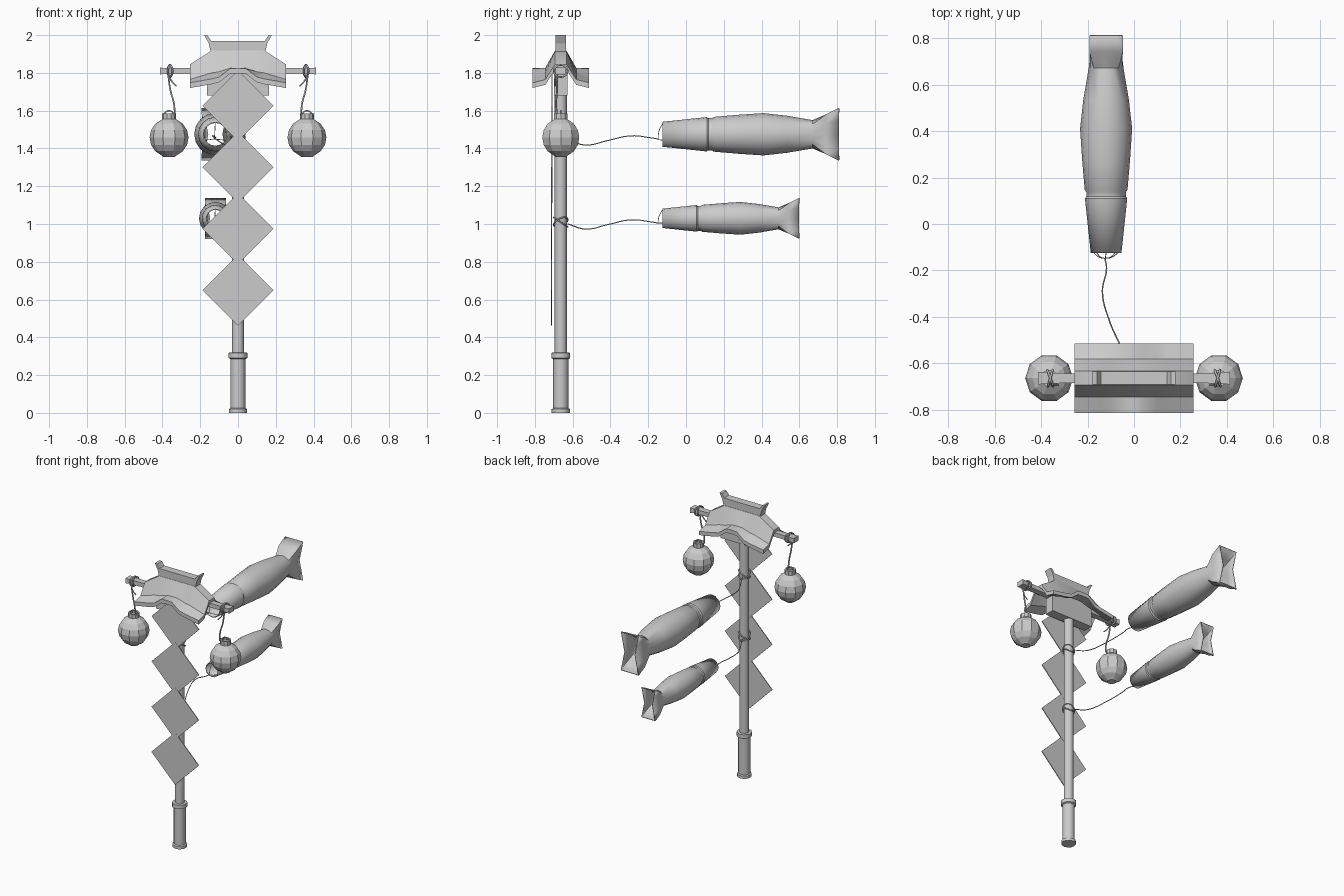
import bpy, bmesh
from math import sin, cos, pi, radians
from mathutils import Vector

if "Cube" in bpy.data.objects:
    bpy.data.objects.remove(bpy.data.objects["Cube"])

PY = -0.663  # y of the pole axis


def finish(name, bm, smooth=True, thick=0.0, offset=-1.0):
    bmesh.ops.recalc_face_normals(bm, faces=bm.faces)
    me = bpy.data.meshes.new(name)
    bm.to_mesh(me)
    bm.free()
    ob = bpy.data.objects.new(name, me)
    bpy.context.collection.objects.link(ob)
    if thick:
        mod = ob.modifiers.new("thickness", 'SOLIDIFY')
        mod.thickness, mod.offset = thick, offset
    if smooth:
        bpy.ops.object.select_all(action='DESELECT')
        ob.select_set(True)
        bpy.context.view_layer.objects.active = ob
        bpy.ops.object.shade_smooth_by_angle(angle=radians(35))
    return ob


def loft(bm, rings, caps=True, closed=True):
    """Skin a list of point rings."""
    rows = [[bm.verts.new(p) for p in r] for r in rings]
    n = len(rows[0])
    for a, b in zip(rows, rows[1:]):
        for i in range(n if closed else n - 1):
            j = (i + 1) % n
            bm.faces.new((a[i], a[j], b[j], b[i]))
    if caps:
        bm.faces.new(rows[0])
        bm.faces.new(rows[-1])


def lathe(name, profile, x, y, n, smooth=True):
    bm = bmesh.new()
    loft(bm, [[(x + r * cos(2 * pi * i / n), y + r * sin(2 * pi * i / n), z)
               for i in range(n)] for r, z in profile])
    return finish(name, bm, smooth)


def extrude_xz(name, pts, y0, y1):
    bm = bmesh.new()
    loft(bm, [[(x, y, z) for x, z in pts] for y in (y0, y1)])
    return finish(name, bm, False)


def cord(name, pts, r, cyclic=False):
    cu = bpy.data.curves.new(name, 'CURVE')
    cu.dimensions = '3D'
    cu.bevel_depth, cu.bevel_resolution, cu.resolution_u = r, 1, 6
    cu.use_fill_caps = True
    sp = cu.splines.new('BEZIER')
    sp.bezier_points.add(len(pts) - 1)
    for b, p in zip(sp.bezier_points, pts):
        b.co = p
        b.handle_left_type = b.handle_right_type = 'AUTO'
    sp.use_cyclic_u = cyclic
    ob = bpy.data.objects.new(name, cu)
    bpy.context.collection.objects.link(ob)
    bpy.ops.object.select_all(action='DESELECT')
    ob.select_set(True)
    bpy.context.view_layer.objects.active = ob
    bpy.ops.object.convert(target='MESH')


# pole and handle with collars
lathe("pole", [(.032, .28), (.032, 1.84)], 0, PY, 12)
lathe("handle", [(.048, 0), (.048, .02), (.04, .025), (.04, .285), (.05, .29),
                 (.05, .318), (.032, .32)], 0, PY, 12)

# chain of four thin paper diamonds
for k in range(4):
    z, h = .65 + .325 * k, .188
    extrude_xz(f"diamond_{k + 1}", [(-h, z), (0, z - h), (h, z), (0, z + h)],
               -.716 + .001 * k, -.710 + .001 * k)

# board under the roof
extrude_xz("roof_board", [(-.165, 1.68), (.165, 1.68), (.165, 1.84), (-.165, 1.84)],
           PY - .035, PY + .035)

# roof: curved sheet with a humped eave, front/back and left/right symmetric
xs = (0, .042, .10, .14, .255)
heights = {.149: (1.825, 1.823, 1.778, 1.768, 1.748),
           .082: (1.827, 1.825, 1.806, 1.80, 1.765),
           .030: (1.918, 1.918, 1.918, 1.918, 1.845)}
rows = []
for y in (-.149, -.082, -.030, .030, .082, .149):
    h = heights[abs(y)]
    half = [(x, PY + y, z) for x, z in zip(xs, h)]
    rows.append([(-x, yy, z) for x, yy, z in half[:0:-1]] + half)
bm = bmesh.new()
loft(bm, rows, caps=False, closed=False)
bmesh.ops.recalc_face_normals(bm, faces=bm.faces)
if sum(f.normal.z for f in bm.faces) < 0:
    bmesh.ops.reverse_faces(bm, faces=bm.faces)
me = bpy.data.meshes.new("roof")
bm.faces.ensure_lookup_table()
# lower copy plus rim makes a slab with vertical edges
geo = bmesh.ops.extrude_face_region(bm, geom=bm.faces[:])
for v in [g for g in geo["geom"] if isinstance(g, bmesh.types.BMVert)]:
    v.co.z -= .028
finish("roof", bm)

# ridge with upturned horns
right = [(.14, 1.89), (.155, 1.955), (.178, 2.0), (.160, 1.997), (.142, 1.97)]
extrude_xz("roof_ridge", right + [(-x, z) for x, z in right[::-1]], PY - .028, PY + .028)

# crossbar, a little thicker at the ends
bm = bmesh.new()
loft(bm, [[(x, PY + a * w, 1.81 + b * h) for a, b in ((-1, -1), (1, -1), (1, 1), (-1, 1))]
          for x, w, h in ((-.412, .027, .018), (-.385, .025, .015), (-.3, .021, .015),
                          (.3, .021, .015), (.385, .025, .015), (.412, .027, .018))])
finish("crossbar", bm, False)

# lanterns, hanging cords and knots
for s, side in ((-1, "left"), (1, "right")):
    cx, R, zc = s * .365, .103, 1.458
    prof = [(R * sin(pi * t / 8), zc - R * cos(pi * t / 8)) for t in range(1, 8)]
    prof = [(.03, zc - R)] + prof + [(.037, 1.555), (.037, 1.585), (.026, 1.585), (.026, 1.57)]
    lathe(f"lantern_{side}", prof, cx, PY, 10, False)
    for k, dx in enumerate((-.008, .01)):
        cord(f"bar_loop_{side}_{k + 1}",
             [(s * .36 + dx, PY - .028, 1.79), (s * .36 + dx, PY - .028, 1.83),
              (s * .36 - dx, PY + .028, 1.83), (s * .36 - dx, PY + .028, 1.79)], .005, True)
    cord(f"lantern_cord_{side}",
         [(s * .37, PY - .02, 1.79), (s * .358, PY - .02, 1.71),
          (s * .338, PY - .025, 1.63), (s * .335, PY - .02, 1.575)], .005)
    cord(f"cord_tail_{side}",
         [(s * .37, PY - .025, 1.79), (s * .35, PY - .03, 1.755), (s * .325, PY - .03, 1.73)], .004)
    cord(f"lantern_handle_{side}",
         [(cx - .033, PY, 1.58), (cx, PY, 1.60), (cx + .033, PY, 1.58)], .004)


# fish windsock: open tube with a groove behind the head and a flared pinched tail
def windsock(name, zc, k):
    cx, y0, n = -.12, -.125, 16
    prof = [(0, .066), (.235, .091), (.243, .085), (.262, .085), (.272, .092), (.40, .103),
            (.535, .112), (.66, .098), (.795, .075)]
    rings = [[(cx + k * r * cos(2 * pi * i / n), y0 + k * d, zc + k * r * sin(2 * pi * i / n))
              for i in range(n)] for d, r in prof]

    def clamp(v):
        return max(-1, min(1, v))
    for d, hw, hh, pinch in ((.865, .072, .105, .15), (.935, .072, .14, .4)):
        ring = []
        for i in range(n):
            u = clamp(1.415 * cos(2 * pi * i / n))
            v = clamp(1.415 * sin(2 * pi * i / n))
            ring.append((cx + k * hw * u * (1 - pinch * (1 - abs(v))), y0 + k * d, zc + k * hh * v))
        rings.append(ring)
    bm = bmesh.new()
    loft(bm, rings, caps=False)
    finish(name, bm, True, .006)
    # bridle threads meeting in front of the mouth
    knot = Vector((-.125, -.148, zc - .025))
    for j in range(3):
        a = pi / 2 + 2 * pi * j / 3
        rim = Vector((cx + k * .063 * cos(a), y0 + .004, zc + k * .063 * sin(a)))
        cord(f"{name}_bridle_{j + 1}", [rim, (rim + knot) / 2 - Vector((0, .008, 0)), knot], .002)
    # line back to the pole and the knot around it
    cord(f"{name}_line", [knot, (-.118, -.19, zc - .018), (-.136, -.29, zc - .008),
                          (-.108, -.41, zc - .032), (-.055, -.53, zc - .057),
                          (-.01, PY + .037, zc - .03)], .003)
    for j, t in enumerate((-.025, .025)):
        cord(f"{name}_pole_loop_{j + 1}",
             [(.037 * cos(pi * q / 4), PY + .037 * sin(pi * q / 4), zc - .02 + t * sin(pi * q / 4 + j))
              for q in range(8)], .004, True)


windsock("windsock_upper", 1.475, 1.0)
windsock("windsock_lower", 1.03, .774)
